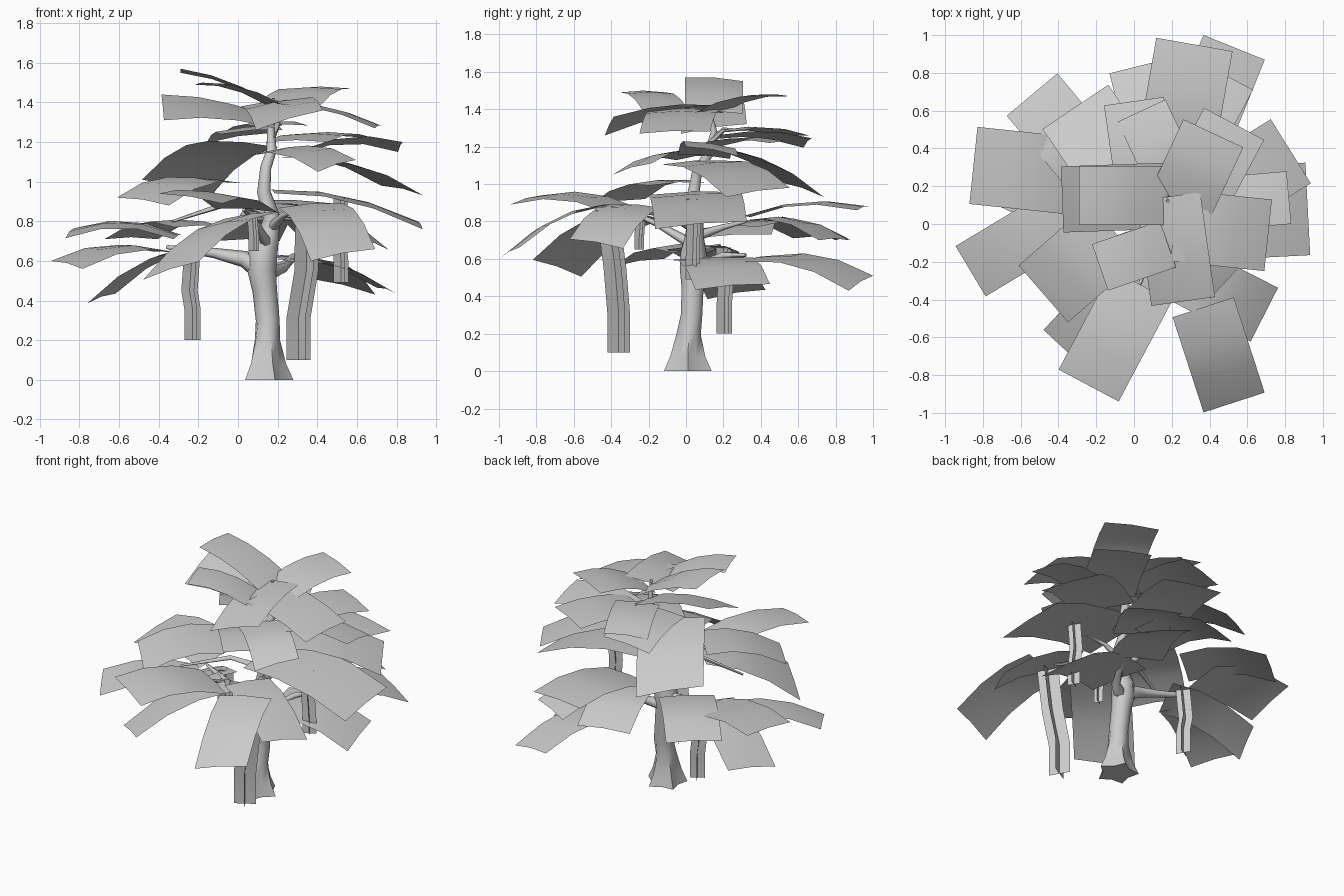
import bpy, bmesh
from math import radians, cos, sin, pi
from mathutils import Vector


def finish(bm, name, smooth=40):
    mesh = bpy.data.meshes.new(name)
    bm.to_mesh(mesh)
    bm.free()
    obj = bpy.data.objects.new(name, mesh)
    bpy.context.collection.objects.link(obj)
    bpy.ops.object.select_all(action='DESELECT')
    obj.select_set(True)
    bpy.context.view_layer.objects.active = obj
    bpy.ops.object.shade_smooth_by_angle(angle=radians(smooth))
    return obj


def grid_faces(bm, rows, closed=False):
    n = len(rows[0])
    for a, b in zip(rows, rows[1:]):
        for i in range(n if closed else n - 1):
            j = (i + 1) % n
            bm.faces.new((a[i], a[j], b[j], b[i]))


def tube(name, path, sides=10, lobes=()):
    """Round limb along (x, y, z, radius) points; lobes flare the first rings."""
    bm = bmesh.new()
    pts = [Vector(p[:3]) for p in path]
    rows = []
    for k, p in enumerate(pts):
        d = (pts[min(k + 1, len(pts) - 1)] - pts[max(k - 1, 0)]).normalized()
        if lobes and k == 0:
            d = Vector((0, 0, 1))
        u = d.cross(Vector((0, 1, 0.01))).normalized() * -1
        v = d.cross(u)
        amp = lobes[k] if k < len(lobes) else 0
        ring = []
        for i in range(sides):
            t = 2 * pi * i / sides
            r = path[k][3] * (1 + amp * cos(5 * t))
            ring.append(bm.verts.new(p + u * cos(t) * r + v * sin(t) * r))
        rows.append(ring)
    grid_faces(bm, rows, True)
    bm.faces.new(rows[0])
    bm.faces.new(rows[-1])
    bmesh.ops.recalc_face_normals(bm, faces=bm.faces)
    return finish(bm, name, 60)


def leaf(name, x, y, z, az, length, width, rise, roll, segs=3, bulge=0.055):
    """Drooping card: tip centre, heading, size, base height above tip, side tilt."""
    bm = bmesh.new()
    out = Vector((cos(radians(az)), sin(radians(az)), 0))
    left = Vector((-out.y, out.x, 0))
    rows = []
    for k in range(segs + 1):
        t = k / segs
        c = Vector((x, y, z)) - out * length * (1 - t)
        c.z += rise * (1 - t) + bulge * 4 * t * (1 - t)
        row = []
        for s in (-0.5, 0, 0.5):
            p = c + left * width * s
            p.z += roll * s * (0.4 + 0.6 * t) + (0.01 if s == 0 else 0)
            row.append(bm.verts.new(p))
        rows.append(row)
    grid_faces(bm, [r[::-1] for r in rows])
    bmesh.ops.recalc_face_normals(bm, faces=bm.faces)
    if sum(f.normal.z for f in bm.faces) < 0:
        bmesh.ops.reverse_faces(bm, faces=bm.faces)
    return finish(bm, name)


def vine(name, path, width):
    """Hanging strand made of two crossed strips."""
    bm = bmesh.new()
    for ang in (30, 120):
        side = Vector((cos(radians(ang)), sin(radians(ang)), 0)) * width / 2
        grid_faces(bm, [[bm.verts.new(Vector(p) - side), bm.verts.new(Vector(p) + side)]
                        for p in path])
    return finish(bm, name, 20)


# Trunk with flared roots
tube("trunk", [
    (0.145, 0.01, 0, 0.112), (0.145, 0.01, 0.08, 0.086), (0.145, 0.015, 0.2, 0.064),
    (0.15, 0.03, 0.3, 0.06), (0.135, 0.035, 0.45, 0.062), (0.12, 0.035, 0.55, 0.072),
    (0.125, 0.04, 0.63, 0.074), (0.155, 0.045, 0.72, 0.052), (0.17, 0.05, 0.82, 0.044),
    (0.13, 0.04, 0.95, 0.034), (0.14, 0.06, 1.07, 0.028), (0.17, 0.12, 1.16, 0.026),
    (0.165, 0.15, 1.28, 0.018), (0.18, 0.12, 1.42, 0.008)],
    lobes=(0.2, 0.14, 0.06))

# Branches reaching to the leaf bases
branches = [
    [(0.11, 0.04, 0.56, 0.055), (0.03, 0.05, 0.61, 0.042), (-0.12, 0.08, 0.64, 0.026), (-0.36, 0.18, 0.67, 0.01)],
    [(0.14, 0.04, 0.54, 0.045), (0.23, 0.1, 0.57, 0.028), (0.28, 0.2, 0.62, 0.02), (0.34, 0.32, 0.62, 0.01)],
    [(0.16, 0.05, 0.76, 0.03), (0.23, -0.08, 0.83, 0.016), (0.34, -0.36, 0.87, 0.008)],
    [(0.16, 0.05, 0.8, 0.025), (0.28, 0.05, 0.86, 0.014), (0.42, 0.04, 0.88, 0.007)],
    [(0.15, 0.05, 0.84, 0.022), (-0.02, -0.05, 0.9, 0.016), (-0.33, -0.15, 0.8, 0.007)],
    [(0.16, 0.05, 0.72, 0.03), (0.12, 0.2, 0.77, 0.016), (0.09, 0.32, 0.8, 0.008)],
    [(0.15, 0.03, 0.68, 0.03), (0.09, -0.16, 0.79, 0.016), (0.03, -0.32, 0.86, 0.008)],
    [(0.17, 0.13, 1.22, 0.018), (0.2, 0.2, 1.29, 0.014), (0.22, 0.32, 1.29, 0.006)],
]
for i, path in enumerate(branches):
    tube(f"branch_{i + 1}", path, 6)

# Leaves: tip x, y, z, heading, length, width, base rise, side tilt
lower = [
    (-.865, -.25, .58, 211, .60, .31, .06, -.04), (-.85, .31, .74, 174, .55, .41, -.02, -.05),
    (-.54, .685, .71, 130, .55, .35, .06, 0), (-.69, .27, .41, 155, .52, .34, .25, -.05),
    (-.34, -.69, .55, 227, .60, .38, .28, .09), (.53, .935, .47, 68, .60, .35, .13, .08),
    (.75, .25, .45, 14, .55, .41, .15, .03), (.53, -.945, .63, -72, .53, .34, .25, .06),
    (.69, -.48, .68, -27, .50, .32, .20, -.05), (.04, .84, .70, 104, .50, .35, .10, 0),
    (.48, .79, .70, 62, .50, .34, .10, 0)]
middle = [
    (-.24, -.855, .915, 242, .60, .36, -.06, -.05), (-.48, -.37, .90, 221, .50, .40, .10, -.04),
    (.92, .08, .78, 3, .75, .49, .17, .04), (.83, .385, .955, 32, .65, .40, .16, .05),
    (.32, .95, .87, 80, .65, .41, -.05, .02), (-.31, .62, .97, 124, .60, .42, .22, .08),
    (.82, .14, 1.175, 5, .52, .28, -.03, -.05), (.50, -.29, 1.08, -43, .50, .28, .06, .06)]
upper = [
    (-.38, .13, 1.375, 182, .56, .35, -.08, -.13), (-.29, .15, 1.56, 180, .47, .31, -.18, .02),
    (0, .65, 1.22, 98, .50, .32, .03, -.05), (.42, .48, 1.47, 65, .40, .35, -.09, 0),
    (-.18, -.23, 1.49, 199, .38, .26, -.10, 0), (.26, -.41, 1.31, -82, .56, .34, .09, .10),
    (.71, -.06, 1.275, -6, .50, .38, .12, .01), (.53, .53, 1.22, 62, .50, .36, -.02, 0),
    (.04, .60, 1.25, 115, .44, .28, .03, -.02)]
for tier, leaves, bulge in (("lower", lower, .055), ("middle", middle, .05), ("upper", upper, .03)):
    for i, params in enumerate(leaves):
        leaf(f"{tier}_leaf_{i + 1}", *params, bulge=bulge)

# Hanging vines
vine("front_vine", [(.305, -.36, .10), (.305, -.36, .31), (.345, -.38, .55), (.35, -.42, .86)], .14)
vine("left_vine", [(-.23, .205, .20), (-.23, .205, .36), (-.245, .21, .45), (-.23, .2, .66)], .095)
vine("right_vine", [(.52, .035, .49), (.52, .035, .60), (.505, .04, .75), (.52, .04, .92)], .085)
vine("short_vine", [(.08, -.25, .65), (.08, -.25, .72), (.07, -.24, .85)], .06)
